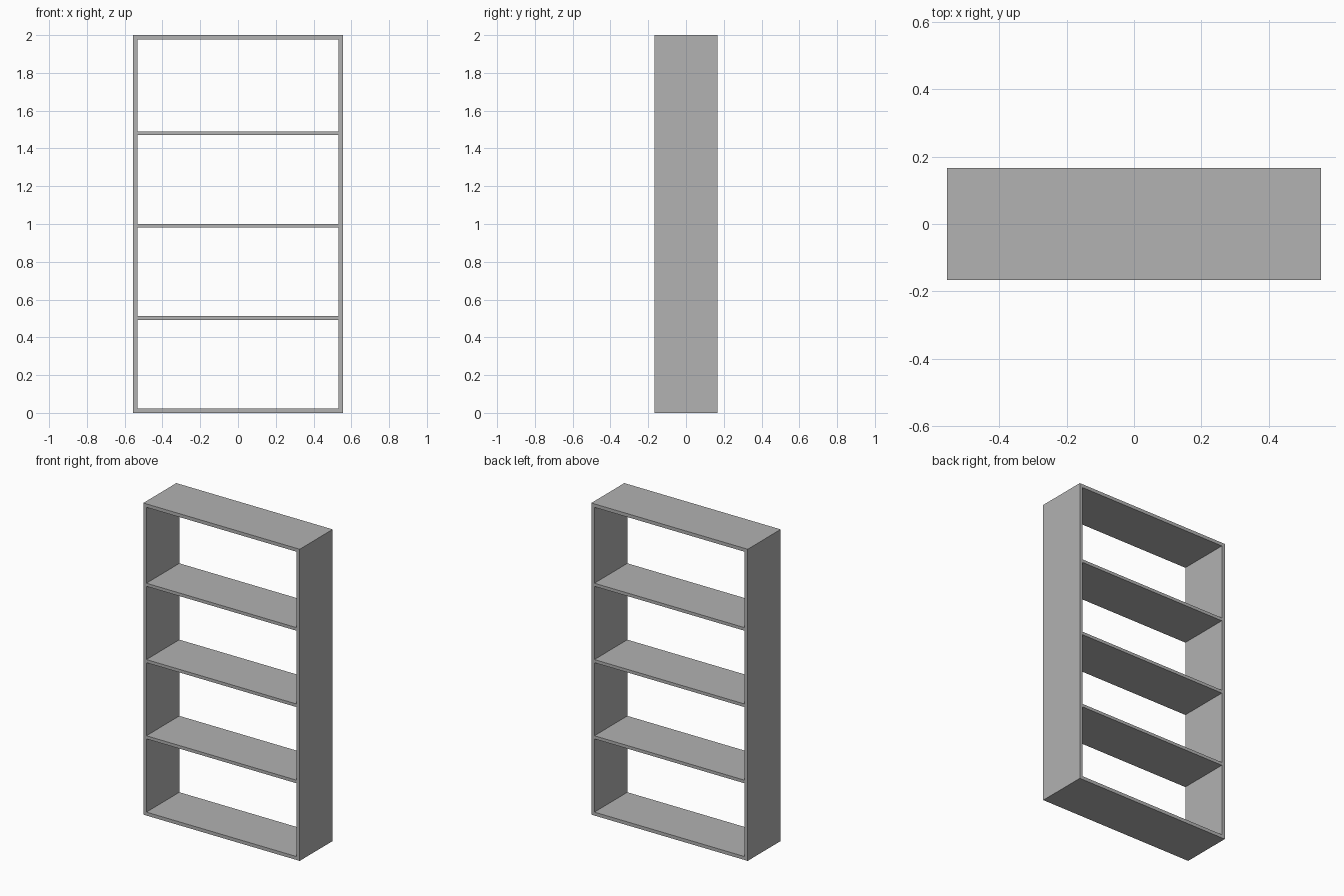
import bpy

if "Cube" in bpy.data.objects:
    bpy.data.objects.remove(bpy.data.objects["Cube"])

W, D, H = 1.11, 0.334, 2.0   # outer width, depth, height
T = 0.022                    # board thickness

grey = bpy.data.materials.new("plain_grey")
grey.diffuse_color = (0.445, 0.445, 0.445, 1)
grey.use_nodes = True
grey.node_tree.nodes["Principled BSDF"].inputs["Base Color"].default_value = grey.diffuse_color


def board(name, x, z0, width, height):
    """Box of full depth, centred on x, standing on z0."""
    bpy.ops.mesh.primitive_cube_add(size=1, location=(x, 0, z0 + height / 2))
    obj = bpy.context.object
    obj.name = name
    obj.scale = (width, D, height)
    bpy.ops.object.transform_apply(location=False, rotation=False, scale=True)
    obj.data.materials.append(grey)


# Upright side panels, between the top and bottom boards
for side, name in ((-1, "left_side"), (1, "right_side")):
    board(name, side * (W - T) / 2, T, T, H - 2 * T)

# Top and bottom boards span the full width
board("bottom_board", 0, 0, W, T)
board("top_board", 0, H - T, W, T)

# Inner shelves fit between the sides
for i, z in enumerate((0.492, 0.981, 1.471)):
    board(f"shelf_{i + 1}", 0, z, W - 2 * T, T - 0.002)
